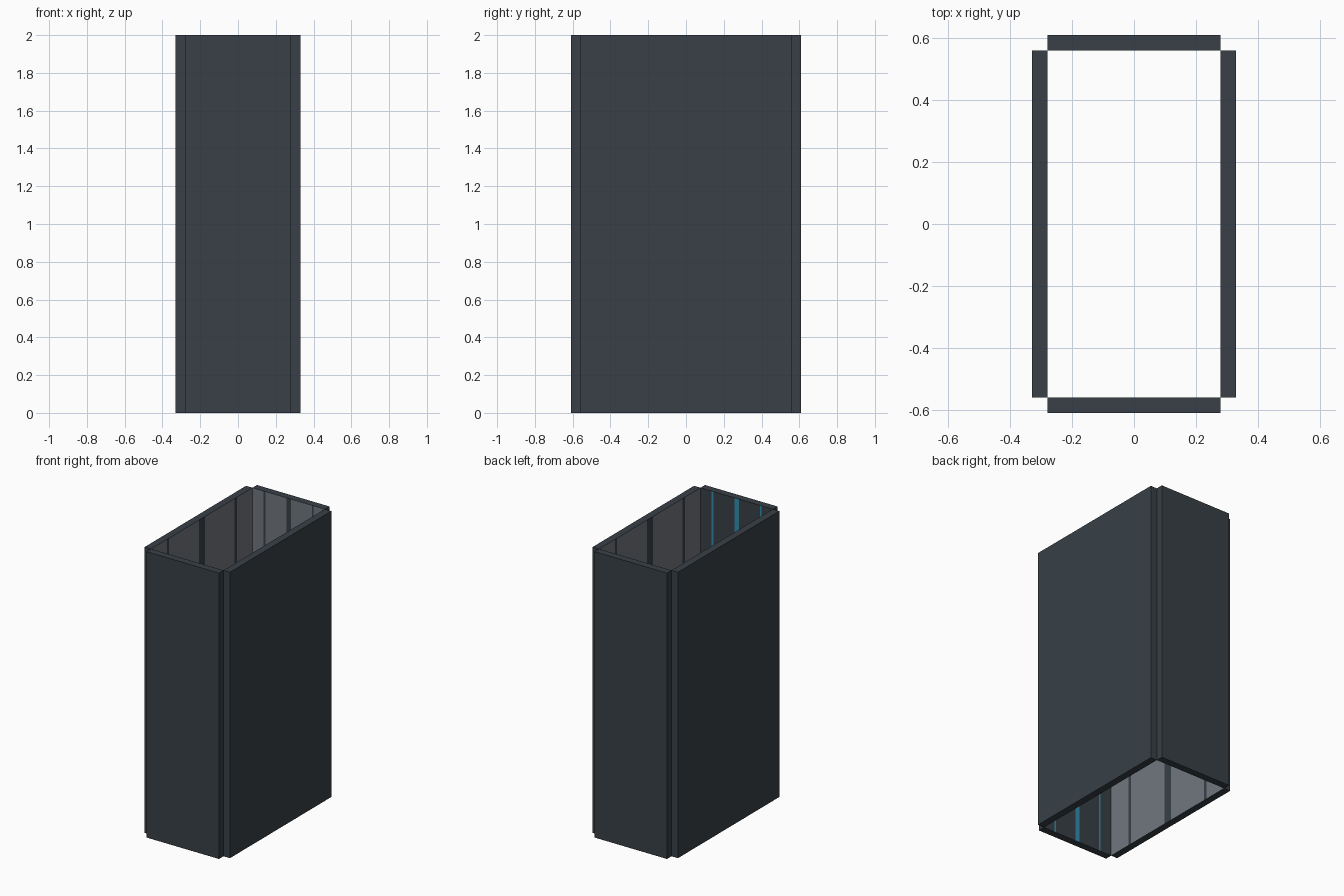
import bpy, bmesh
from mathutils import Matrix, Vector
from math import radians

if "Cube" in bpy.data.objects:
    bpy.data.objects.remove(bpy.data.objects["Cube"])

H, T = 2.0, 0.05            # height and wall thickness
IX, IY = 0.28, 0.56         # inner half width and half depth


def material(name, rgb):
    m = bpy.data.materials.new(name)
    m.diffuse_color = (*rgb, 1)
    m.use_nodes = True
    m.node_tree.nodes["Principled BSDF"].inputs["Base Color"].default_value = m.diffuse_color
    return m


dark = material("dark_shell", (0.04, 0.051, 0.063))
grey = material("grey_panel", (0.165, 0.185, 0.215))
cyan = material("cyan_strip", (0.03, 0.27, 0.42))


def wall(name, half, dist, angle, panel, strip):
    """Upright slab whose inner face is split into four panels and three strips."""
    bm = bmesh.new()
    bmesh.ops.create_cube(bm, size=1)
    bmesh.ops.scale(bm, vec=(2 * half, T, H), verts=bm.verts)
    bmesh.ops.translate(bm, vec=(0, dist + T / 2, H / 2), verts=bm.verts)

    def inner():
        return [f for f in bm.faces if f.normal.y < -0.9]

    # Strip borders as fractions of the half width
    bm.normal_update()
    for u in (-0.69, -0.645, -0.06, 0.06, 0.645, 0.69):
        faces = inner()
        edges = {e for f in faces for e in f.edges}
        verts = {v for f in faces for v in f.verts}
        bmesh.ops.bisect_plane(bm, geom=list(verts) + list(edges) + faces, dist=1e-5,
                               plane_co=(u * half, 0, 0), plane_no=(1, 0, 0))
        bm.normal_update()

    # Colour the panels and strips
    for f in inner():
        u = abs(f.calc_center_median().x) / half
        f.material_index = 2 if u < 0.05 or 0.645 < u < 0.69 else 1

    bm.transform(Matrix.Rotation(radians(angle), 4, 'Z'))
    me = bpy.data.meshes.new(name)
    bm.to_mesh(me)
    bm.free()
    for m in (dark, panel, strip):
        me.materials.append(m)
    ob = bpy.data.objects.new(name, me)
    bpy.context.collection.objects.link(ob)


# Four walls that meet only at their inner corners
wall("back_wall", IX, IY, 0, grey, dark)
wall("left_wall", IY, IX, 90, grey, dark)
wall("front_wall", IX, IY, 180, dark, cyan)
wall("right_wall", IY, IX, 270, grey, dark)
